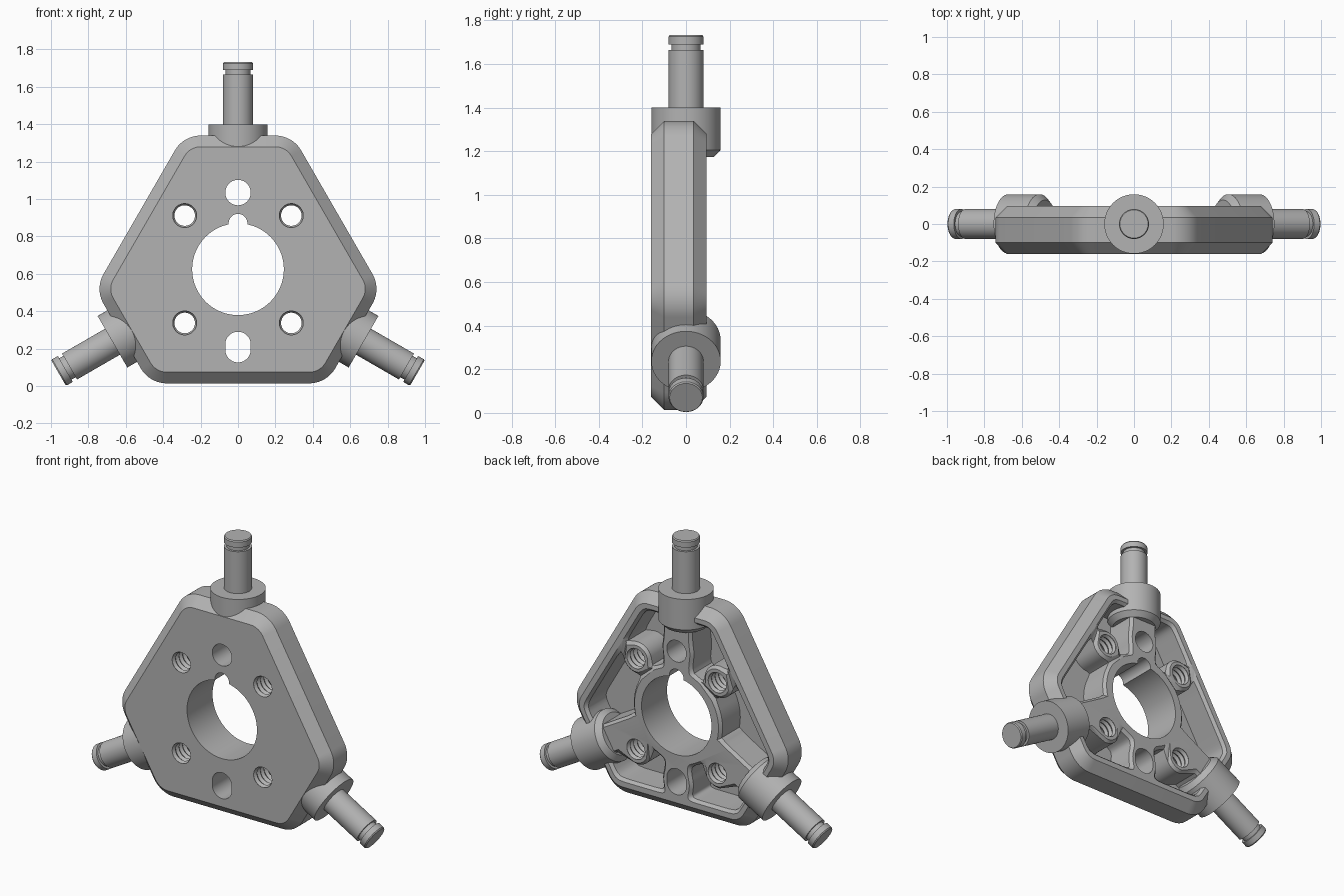
import bpy, bmesh, math
from math import sin, cos, pi, radians
from mathutils import Vector

cube = bpy.data.objects.get("Cube")
if cube:
    bpy.data.objects.remove(cube)

CZ = 0.624               # height of the bore centre
FRONT, BACK = -0.16, 0.095
LONG, SHORT = 0.61, 0.715  # distances of the long and short sides from the centre
CHAMFER = 0.06

steel = bpy.data.materials.new("grey_steel")
steel.use_nodes = True
GREY = (0.45, 0.45, 0.45, 1)
steel.diffuse_color = GREY
steel.node_tree.nodes["Principled BSDF"].inputs["Base Color"].default_value = GREY


def loft(name, rings):
    """Closed solid through rings of equal point count."""
    bm = bmesh.new()
    rows = [[bm.verts.new(p) for p in ring] for ring in rings]
    n = len(rows[0])
    for a, b in zip(rows, rows[1:]):
        for i in range(n):
            j = (i + 1) % n
            bm.faces.new((a[i], a[j], b[j], b[i]))
    bm.faces.new(rows[0][::-1])
    bm.faces.new(rows[-1])
    bmesh.ops.recalc_face_normals(bm, faces=bm.faces)
    mesh = bpy.data.meshes.new(name)
    bm.to_mesh(mesh)
    bm.free()
    mesh.materials.append(steel)
    obj = bpy.data.objects.new(name, mesh)
    bpy.context.collection.objects.link(obj)
    return obj


def at_depth(outline, y):
    """Place a 2D outline, given about the bore centre, at depth y."""
    return [Vector((u, y, v + CZ)) for u, v in outline]


def smooth(obj):
    bpy.ops.object.select_all(action='DESELECT')
    obj.select_set(True)
    bpy.context.view_layer.objects.active = obj
    bpy.ops.object.shade_smooth_by_angle(angle=radians(30))


def cut(obj, cutter):
    mod = obj.modifiers.new("cut", 'BOOLEAN')
    mod.operation = 'DIFFERENCE'
    mod.solver = 'EXACT'
    mod.object = cutter
    bpy.context.view_layer.objects.active = obj
    bpy.ops.object.modifier_apply(modifier=mod.name)
    bpy.data.objects.remove(cutter)


def hexagon(offset, radius=0.16, steps=10):
    """Rounded hexagon with alternating long and short sides."""
    pts = []
    for k in range(6):
        a0, a1 = radians(30 + 60 * k), radians(90 + 60 * k)
        d0, d1 = (LONG, SHORT) if k % 2 == 0 else (SHORT, LONG)
        d0, d1 = d0 - radius, d1 - radius
        s = sin(a1 - a0)
        cx = (d0 * sin(a1) - d1 * sin(a0)) / s
        cy = (d1 * cos(a0) - d0 * cos(a1)) / s
        for i in range(steps + 1):
            t = a0 + (a1 - a0) * i / steps
            pts.append((cx + (radius + offset) * cos(t), cy + (radius + offset) * sin(t)))
    return pts


def stadium(u, low, high, r, n=48):
    """Upright slot outline; a circle when low equals high."""
    return [(u + r * cos(2 * pi * (i + .5) / n),
             (high if i < n // 2 else low) + r * sin(2 * pi * (i + .5) / n)) for i in range(n)]


def through(outline):
    return loft("cutter", [at_depth(outline, FRONT - .05), at_depth(outline, BACK + .05)])


# Field that is negative inside the rear pockets
HOLE_U, HOLE_V = 0.285, 0.287


def field(u, v):
    u = abs(u)
    terms = [0.31 - math.hypot(u, v)]                              # hub
    for k in range(6):                                             # outer rim
        a = radians(30 + 60 * k)
        terms.append(u * cos(a) + v * sin(a) - (0.50 if k % 2 == 0 else 0.61))
    for hu, hv in ((HOLE_U, HOLE_V), (HOLE_U, -HOLE_V), (0, .41), (0, -.42)):
        terms.append(0.10 - math.hypot(u - hu, v - hv))            # bosses round holes
    for deg in (90, -30):                                          # ribs to the pins
        a = radians(deg)
        if u * cos(a) + v * sin(a) > .3:
            terms.append(0.09 - abs(v * cos(a) - u * sin(a)))
    terms.append(0.09 - u)
    k = 0.014                                                      # blended corners
    top = max(terms)
    return top + k * math.log(sum(math.exp((t - top) / k) for t in terms))


def pocket_outline(seed, level, n=72):
    pts = []
    for i in range(n):
        a = 2 * pi * i / n
        lo = 0.0
        while field(seed[0] + lo * cos(a), seed[1] + lo * sin(a)) < level and lo < 1:
            lo += 0.004
        hi, lo = lo, lo - 0.004
        for _ in range(12):
            mid = (lo + hi) / 2
            if field(seed[0] + mid * cos(a), seed[1] + mid * sin(a)) < level:
                lo = mid
            else:
                hi = mid
        pts.append((seed[0] + lo * cos(a), seed[1] + lo * sin(a)))
    return pts


# Body plate with chamfered edges
body = loft("spider_body", [at_depth(hexagon(o), y) for o, y in (
    (-CHAMFER, FRONT), (0, FRONT + CHAMFER), (0, BACK - CHAMFER), (-CHAMFER, BACK))])

# Rear pockets with eased rims
for seed in ((.18, .44), (.45, .02), (.2, -.44)):
    narrow, wide = pocket_outline(seed, 0), pocket_outline(seed, .016)
    for side in (1, -1):
        cut(body, loft("cutter", [at_depth([(side * u, v) for u, v in o], y) for o, y in (
            (narrow, -.10), (narrow, BACK - .018), (wide, BACK), (wide, BACK + .05))]))

# Bore, keyway, round hole and slot
for outline in (stadium(0, 0, 0, .245, 96), stadium(0, .1, .246, .05),
                stadium(0, .41, .41, .068), stadium(0, -.43, -.402, .068)):
    cut(body, through(outline))

# Threaded holes
for u in (HOLE_U, -HOLE_U):
    for v in (HOLE_V, -HOLE_V):
        rings = [at_depth(stadium(u, v, v, .055 if i % 2 == 0 else .067, 32),
                          FRONT - .013 + .0175 * i) for i in range(17)]
        cut(body, loft("cutter", rings))
smooth(body)

# Three pins, each with a collar and a retaining groove
PIN_PROFILE = ((.55, .128), (.582, .159), (.775, .159), (.775, .08), (1.04, .08),
               (1.04, .066), (1.066, .066), (1.066, .08), (1.101, .08), (1.108, .075))
for name, deg in (("top_pin", 90), ("left_pin", -30), ("right_pin", 210)):
    axis = Vector((cos(radians(deg)), 0, sin(radians(deg))))
    across = Vector((-axis.z, 0, axis.x))
    depth = Vector((0, 1, 0))
    centre = Vector((0, 0, CZ))
    smooth(loft(name, [[centre + axis * d + r * (across * cos(2 * pi * i / 64) + depth * sin(2 * pi * i / 64))
                        for i in range(64)] for d, r in PIN_PROFILE]))
